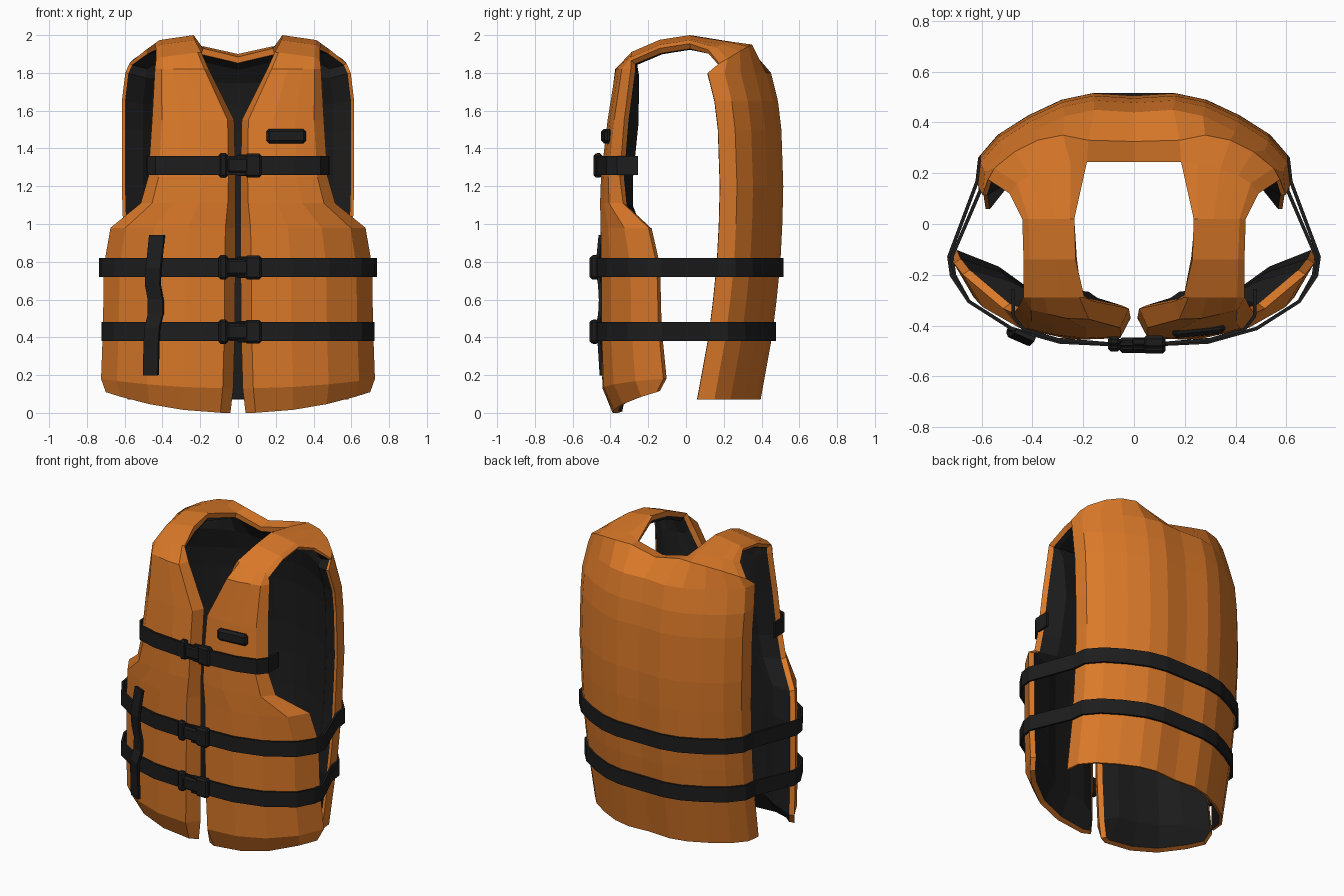
import bpy, bmesh
from mathutils import Vector

if "Cube" in bpy.data.objects:
    bpy.data.objects.remove(bpy.data.objects["Cube"])


def material(name, color):
    m = bpy.data.materials.new(name)
    m.diffuse_color = color
    m.use_nodes = True
    m.node_tree.nodes["Principled BSDF"].inputs["Base Color"].default_value = m.diffuse_color
    return m


ORANGE = material("orange_fabric", (0.7, 0.19, 0.022, 1))
BLACK = material("black_fabric", (0.012, 0.012, 0.012, 1))


def new_object(name, verts, faces, mats):
    me = bpy.data.meshes.new(name)
    me.from_pydata(verts, [], faces)
    for m in mats:
        me.materials.append(m)
    ob = bpy.data.objects.new(name, me)
    bpy.context.collection.objects.link(ob)
    return ob


def interp(table, x):
    for (x0, y0), (x1, y1) in zip(table, table[1:]):
        if x <= x1:
            return y0 + (y1 - y0) * (x - x0) / (x1 - x0)
    return table[-1][1]


# Plan-view curves of the padded front and back
FRONT = [(0, -.44), (.1, -.455), (.25, -.455), (.45, -.41), (.6, -.325), (.7, -.21), (.75, -.13)]
BACK = [(0, .505), (.16, .515), (.28, .49), (.41, .43), (.53, .355), (.605, .27), (.615, .18)]
COLS = [0, .08, .38, .65, .88, 1]

rows = []    # each row runs from the inner edge to the outer edge
pads = []    # padding factor of each row
rims = []    # padding factor at the row's free edges

# Front panel rows: z, inner x, outer x, y shift, z rise towards the side
for z, xi, xo, dy, rise in [(0, .04, .70, .065, .11), (.13, .025, .725, .01, .05), (.45, .016, .715, 0, 0),
                            (.78, .014, .71, 0, 0), (.98, .014, .675, 0, 0), (1.11, .014, .515, 0, 0),
                            (1.25, .014, .475, .005, 0), (1.55, .02, .455, .04, 0), (1.82, .155, .44, .08, 0)]:
    row = []
    for t in COLS:
        x = xi + (xo - xi) * t
        y = interp(FRONT, x) + dy + (.07 if t == 0 else .04 if t == 1 else 0)
        if z == 0 and t in (0, 1):
            y -= .05
        row.append((x, y, z + rise * t * t))
    rows.append(row)
    pads.append(1 if z > 1.6 else 1.35)
    rims.append(.3)

# Shoulder strap rows: y, z, inner x, outer x
for y, z, xi, xo in [(-.29, 1.91, .195, .435), (-.14, 1.975, .23, .435), (.02, 2.0, .235, .44)]:
    rows.append([(xi + (xo - xi) * t, y, z - .03 * t - (.015 if t == 1 else 0)) for t in COLS])
    pads.append(.5)
    rims.append(.3)

# Neck rim and shoulder-blade rows
rows.append([(0, .245, 1.885), (.185, .245, 1.93), (.25, .24, 1.965), (.34, .22, 1.965),
             (.41, .19, 1.95), (.46, .16, 1.935), (.49, .12, 1.92)])
rows.append([(0, .325, 1.9), (.18, .33, 1.94), (.28, .35, 1.95), (.38, .33, 1.94),
             (.47, .285, 1.915), (.55, .22, 1.875), (.575, .175, 1.85)])
pads += [.3, .8]
rims += [.2, .15]

# Back panel rows: z, width scale, y shift
for z, s, dy in [(1.80, .97, -.065), (1.65, 1, -.028), (1.5, 1, -.01), (1.2, 1, 0), (1.0, .99, -.005),
                 (.8, .985, -.015), (.6, .975, -.035), (.4, .965, -.06), (.07, .95, -.12)]:
    rows.append([(x * s, y + dy, z) for x, y in BACK])
    pads.append(1)
    rims.append(.15)

verts, index, weights = [], [], []
for i, row in enumerate(rows):
    ids = {}
    for j, p in enumerate(row):
        c = j + 7 - len(row)
        ids[c] = len(verts)
        verts.append(p)
        edge = c == 6 or i in (0, len(rows) - 1) or (c == 1 and len(row) == 6)
        weights.append((rims[i] if edge else pads[i]) / 1.35)
    index.append(ids)
faces = []
for a, b in zip(index, index[1:]):
    for c in range(6):
        if c in a and c in b:
            faces.append((a[c], a[c + 1], b[c + 1], b[c]))

# Vest shell: mirrored, then thickened with a black lining
vest = new_object("vest_body", verts, faces, [ORANGE, BLACK])
group = vest.vertex_groups.new(name="padding")
for i, w in enumerate(weights):
    group.add([i], w, 'REPLACE')
mirror = vest.modifiers.new("mirror", 'MIRROR')
mirror.merge_threshold = .001
solid = vest.modifiers.new("padding", 'SOLIDIFY')
solid.thickness = .15
solid.offset = -1
solid.vertex_group = "padding"
solid.material_offset = 1
solid.material_offset_rim = 0


def ribbon(name, path, width, up, closed=False, thick=.014):
    up = Vector(up).normalized() * width / 2
    vs = [Vector(p) + k * up for p in path for k in (-1, 1)]
    n = len(path)
    fs = []
    for i in range(n if closed else n - 1):
        j = (i + 1) % n
        fs.append((2 * i, 2 * j, 2 * j + 1, 2 * i + 1))
    ob = new_object(name, vs, fs, [BLACK])
    m = ob.modifiers.new("webbing", 'SOLIDIFY')
    m.thickness = thick
    m.offset = 1
    return ob


def block(name, loc, size, rot=0, bevel=.012):
    bm = bmesh.new()
    bmesh.ops.create_cube(bm, size=1)
    bmesh.ops.scale(bm, vec=size, verts=bm.verts)
    me = bpy.data.meshes.new(name)
    bm.to_mesh(me)
    bm.free()
    me.materials.append(BLACK)
    ob = bpy.data.objects.new(name, me)
    bpy.context.collection.objects.link(ob)
    ob.location = loc
    ob.rotation_euler.z = rot
    m = ob.modifiers.new("bevel", 'BEVEL')
    m.width = bevel
    m.segments = 1
    return ob


# Waist belts run all the way round, bridging the open sides
for name, z, s, dy, side in [("waist_belt_upper", .77, .985, -.017, .722), ("waist_belt_lower", .43, .967, -.056, .71)]:
    half = [(x, interp(FRONT, x) - .012, z) for x in (.1, .29, .48)]
    half += [(.645, -.30, z), (side - .01, -.20, z), (side, -.13, z)]
    half += [(x * s + .005, y + dy + .003, z) for x, y in reversed(BACK[1:])]
    ribbon(name, half + [(-x, y, z) for x, y, z in reversed(half)], .1, (0, 0, 1), True)

# Chest belt ends at the armholes
half = [(.1, -.465, 1.31), (.3, -.448, 1.31), (.43, -.41, 1.31), (.468, -.36, 1.31), (.47, -.255, 1.31)]
ribbon("chest_belt", [(-x, y, z) for x, y, z in reversed(half)] + half, .1, (0, 0, 1))

# Buckles: latch body, socket, slider and two prongs
for label, z, dy in [("lower", .43, 0), ("upper", .77, 0), ("chest", 1.31, .02)]:
    block("buckle_latch_" + label, (0, -.487 + dy, z), (.12, .04, .085))
    block("buckle_socket_" + label, (.08, -.485 + dy, z), (.09, .05, .125))
    block("buckle_slider_" + label, (-.078, -.483 + dy, z), (.05, .04, .13))
    for k in (-1, 1):
        block("buckle_prong_" + label, (.025, -.483 + dy, z + k * .048), (.06, .03, .018), bevel=.005)

# Hanging strap on the wearer's right panel, woven over the belts
hang = [(-.457, .2, .018), (-.455, .35, .026), (-.45, .45, .036), (-.432, .52, .018), (-.432, .6, .014),
        (-.447, .68, .022), (-.443, .77, .036), (-.435, .84, .026), (-.425, .94, .014)]
ribbon("hanging_strap", [(x, interp(FRONT, -x) - d, z) for x, z, d in hang], .085, (-.92, .4, 0), thick=.018)

# Chest tag
block("chest_tag", (.255, -.42, 1.465), (.21, .04, .078), .1, .015)
